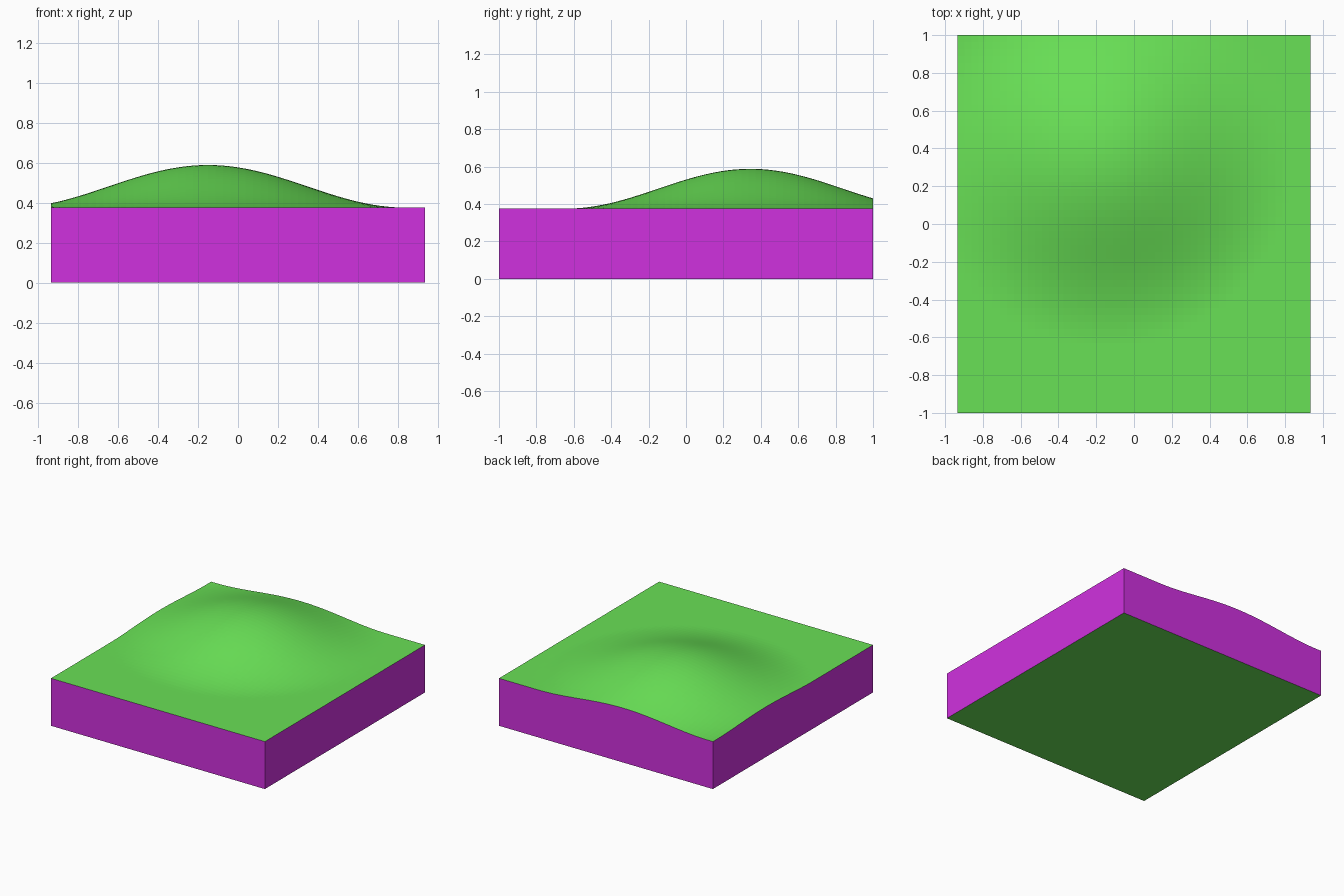
import bpy, bmesh, math

if "Cube" in bpy.data.objects:
    bpy.data.objects.remove(bpy.data.objects["Cube"])

HALF_X, HALF_Y = 0.935, 1.0
BASE = 0.375                      # height of the flat ground
HILL_X, HILL_Y, HILL_H, HILL_R = -0.15, 0.345, 0.213, 0.99
NX, NY = 50, 54


def material(name, rgb):
    """Flat colour from 0-255 sRGB values."""
    def lin(c):
        c /= 255
        return c / 12.92 if c <= 0.04045 else ((c + 0.055) / 1.055) ** 2.4
    m = bpy.data.materials.new(name)
    m.diffuse_color = (*[lin(c) for c in rgb], 1)
    m.use_nodes = True
    m.node_tree.nodes["Principled BSDF"].inputs["Base Color"].default_value = m.diffuse_color
    return m


def ground_height(x, y):
    """Flat ground with one rounded cosine hill."""
    d = min(math.hypot(x - HILL_X, y - HILL_Y) / HILL_R, 1)
    return BASE + HILL_H * 0.5 * (1 + math.cos(math.pi * d))


bm = bmesh.new()

# Terrain surface
bmesh.ops.create_grid(bm, x_segments=NX, y_segments=NY, size=1)
for v in bm.verts:
    v.co.x *= HALF_X
    v.co.y *= HALF_Y
    v.co.z = ground_height(v.co.x, v.co.y)

# Walls dropped from the rim to the floor, then the underside
rim = [e for e in bm.edges if e.is_boundary]
out = bmesh.ops.extrude_edge_only(bm, edges=rim)["geom"]
for v in out:
    if isinstance(v, bmesh.types.BMVert):
        v.co.z = 0
bmesh.ops.contextual_create(
    bm, geom=[e for e in bm.edges if e.is_boundary])
bmesh.ops.recalc_face_normals(bm, faces=bm.faces[:])

# Walls are magenta, top and underside green
bm.normal_update()
for f in bm.faces:
    f.material_index = 1 if abs(f.normal.z) < 0.1 else 0
    f.smooth = False

mesh = bpy.data.meshes.new("terrain_block")
bm.to_mesh(mesh)
bm.free()
mesh.materials.append(material("grass green", (105, 225, 86)))
mesh.materials.append(material("wall magenta", (208, 49, 223)))
block = bpy.data.objects.new("terrain_block", mesh)
bpy.context.collection.objects.link(block)
